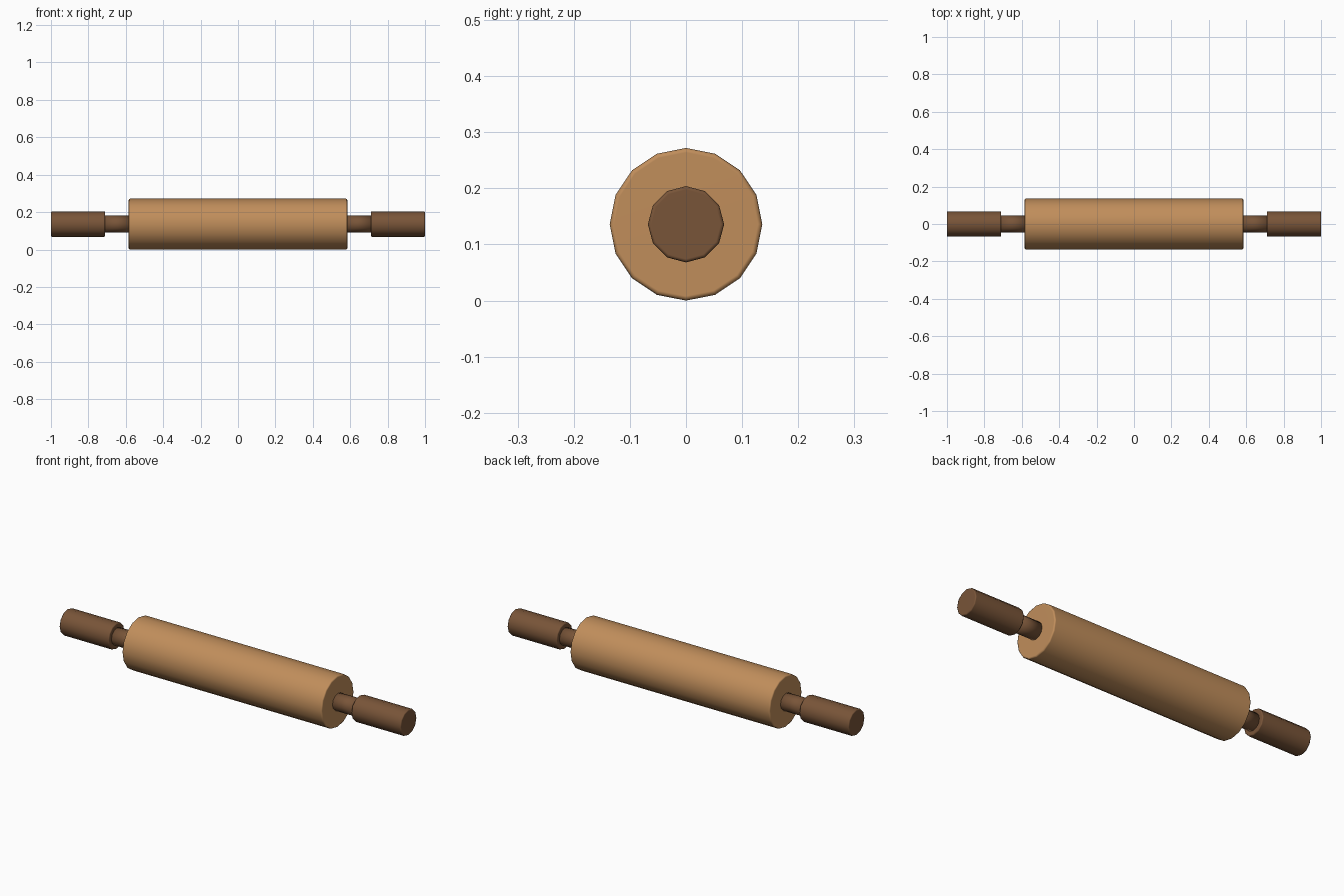
import bpy, bmesh, math
from mathutils import Matrix

cube = bpy.data.objects.get("Cube")
if cube:
    bpy.data.objects.remove(cube)

AXIS_Z = 0.136


def make_material(name, rgb):
    mat = bpy.data.materials.new(name)
    mat.use_nodes = True
    colour = (*rgb, 1)
    mat.diffuse_color = colour
    mat.node_tree.nodes["Principled BSDF"].inputs["Base Color"].default_value = colour
    return mat


def turned_part(name, x_start, x_end, radius, sides, mat, bevel=0):
    """A smooth cylinder lying along x, with softly rounded rims."""
    bm = bmesh.new()
    place = Matrix.Translation(((x_start + x_end) / 2, 0, AXIS_Z))
    bmesh.ops.create_cone(bm, cap_ends=True, segments=sides, radius1=radius,
                          radius2=radius, depth=abs(x_end - x_start),
                          matrix=place @ Matrix.Rotation(math.pi / 2, 4, "Y"))
    if bevel:
        rims = [e for e in bm.edges if e.calc_face_angle() > math.radians(60)]
        bmesh.ops.bevel(bm, geom=rims, offset=bevel, segments=2,
                        profile=0.5, affect="EDGES")
    for face in bm.faces:
        face.smooth = True
    mesh = bpy.data.meshes.new(name)
    bm.to_mesh(mesh)
    bm.free()
    mesh.materials.append(mat)
    obj = bpy.data.objects.new(name, mesh)
    bpy.context.collection.objects.link(obj)
    # Keeps the end caps flat while the rims stay soft
    obj.modifiers.new("Flat caps", "WEIGHTED_NORMAL")
    return obj


light_wood = make_material("light wood", (0.53, 0.27, 0.105))
dark_wood = make_material("dark wood", (0.19, 0.09, 0.04))

# Main roller
turned_part("roller", -0.585, 0.585, 0.136, 16, light_wood, 0.008)

# Neck and grip on each end
for side, s in (("left", 1), ("right", -1)):
    turned_part(f"{side}_neck", s * 0.57, s * 0.72, 0.045, 12, dark_wood)
    turned_part(f"{side}_handle", s * 0.71, s, 0.068, 12, dark_wood, 0.006)
